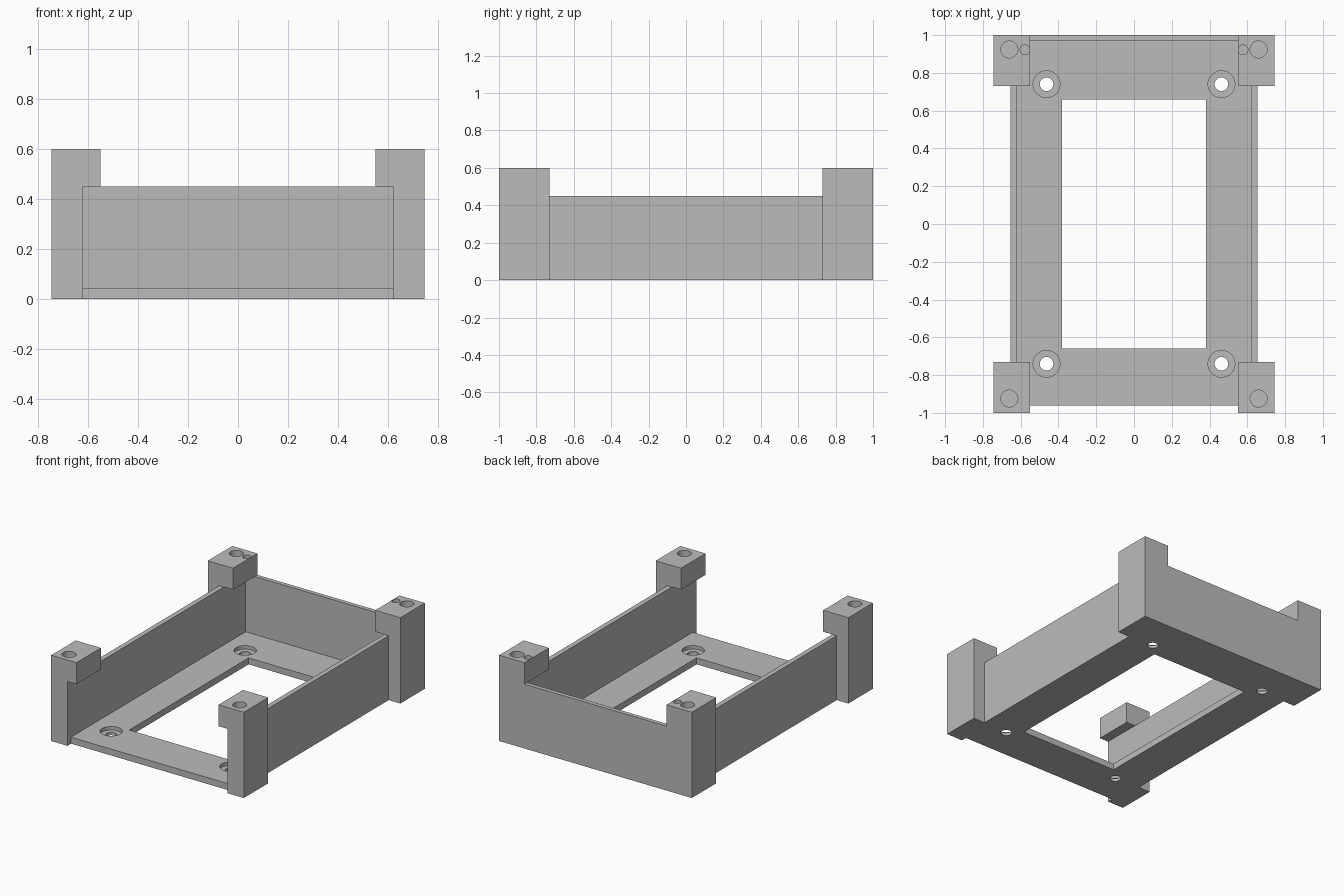
import bpy
import bmesh
from mathutils import Matrix, Vector

cube = bpy.data.objects.get("Cube")
if cube:
    bpy.data.objects.remove(cube, do_unlink=True)

grey = bpy.data.materials.new("plain grey")
grey.use_nodes = True
colour = (0.5, 0.5, 0.5, 1)
grey.diffuse_color = colour
grey.node_tree.nodes["Principled BSDF"].inputs["Base Color"].default_value = colour

HALF_W, WALL_OUT, WALL_IN = 0.745, 0.655, 0.62
FLOOR_H, WALL_H, POST_H = 0.045, 0.45, 0.6
FRONT = -0.96


def make_object(name, bm):
    bmesh.ops.recalc_face_normals(bm, faces=bm.faces)
    mesh = bpy.data.meshes.new(name)
    bm.to_mesh(mesh)
    bm.free()
    mesh.materials.append(grey)
    obj = bpy.data.objects.new(name, mesh)
    bpy.context.collection.objects.link(obj)
    return obj


def box(name, low, high):
    low, high = Vector(low), Vector(high)
    bm = bmesh.new()
    bmesh.ops.create_cube(bm, size=1, matrix=Matrix.Translation((low + high) / 2)
                          @ Matrix.Diagonal((*(high - low), 1)))
    return make_object(name, bm)


def cylinder(name, x, y, radius, bottom, top):
    bm = bmesh.new()
    bmesh.ops.create_cone(bm, cap_ends=True, segments=40, radius1=radius, radius2=radius,
                          depth=top - bottom,
                          matrix=Matrix.Translation((x, y, (top + bottom) / 2)))
    return make_object(name, bm)


def post(name, side, y0, y1):
    # Upright with an inward-hanging head
    profile = [(WALL_IN, 0), (HALF_W, 0), (HALF_W, POST_H),
               (0.55, POST_H), (0.55, WALL_H), (WALL_IN, WALL_H)]
    bm = bmesh.new()
    face = bm.faces.new([bm.verts.new((side * x, y0, z)) for x, z in profile])
    moved = bmesh.ops.extrude_face_region(bm, geom=[face])["geom"]
    verts = [v for v in moved if isinstance(v, bmesh.types.BMVert)]
    bmesh.ops.translate(bm, verts=verts, vec=(0, y1 - y0, 0))
    return make_object(name, bm)


def combine(target, tool, operation):
    # Apply one boolean, then discard its helper
    tool.hide_render = True
    mod = target.modifiers.new("join or cut", "BOOLEAN")
    mod.operation, mod.solver, mod.object = operation, "EXACT", tool
    bpy.context.view_layer.update()
    graph = bpy.context.evaluated_depsgraph_get()
    mesh = bpy.data.meshes.new_from_object(target.evaluated_get(graph))
    target.modifiers.clear()
    target.data = mesh
    bpy.data.objects.remove(tool, do_unlink=True)


# Floor, back wall, side walls and corner posts form one solid tray
tray = box("tray", (-WALL_OUT, FRONT, 0), (WALL_OUT, 1, FLOOR_H))
parts = [box("back_wall", (-HALF_W, 0.97, 0), (HALF_W, 1, WALL_H))]
for side in (-1, 1):
    xs = sorted((side * WALL_IN, side * WALL_OUT))
    parts.append(box("side_wall", (xs[0], FRONT, 0), (xs[1], 1, WALL_H)))
    parts.append(post("front_post", side, -1, -0.73))
    parts.append(post("back_post", side, 0.73, 1))
for part in parts:
    combine(tray, part, "UNION")

# Floor opening, screw holes with counterbores, and blind holes in the posts
cutters = [box("opening", (-0.38, -0.66, -0.1), (0.38, 0.66, 0.1))]
for side in (-1, 1):
    for end in (-1, 1):
        x, y = side * 0.463, end * 0.74
        cutters.append(cylinder("screw_hole", x, y, 0.036, -0.1, 0.1))
        cutters.append(cylinder("counterbore", x, y, 0.071, 0.02, 0.1))
        cutters.append(cylinder("post_hole", side * 0.66, end * 0.924, 0.045, 0.47, 0.7))
    cutters.append(cylinder("pin_hole", side * 0.577, 0.922, 0.026, 0.5, 0.7))
for cutter in cutters:
    combine(tray, cutter, "DIFFERENCE")

tray.data.name = "tray"
bpy.ops.object.select_all(action="DESELECT")
tray.select_set(True)
bpy.context.view_layer.objects.active = tray
bpy.ops.object.shade_smooth_by_angle()
